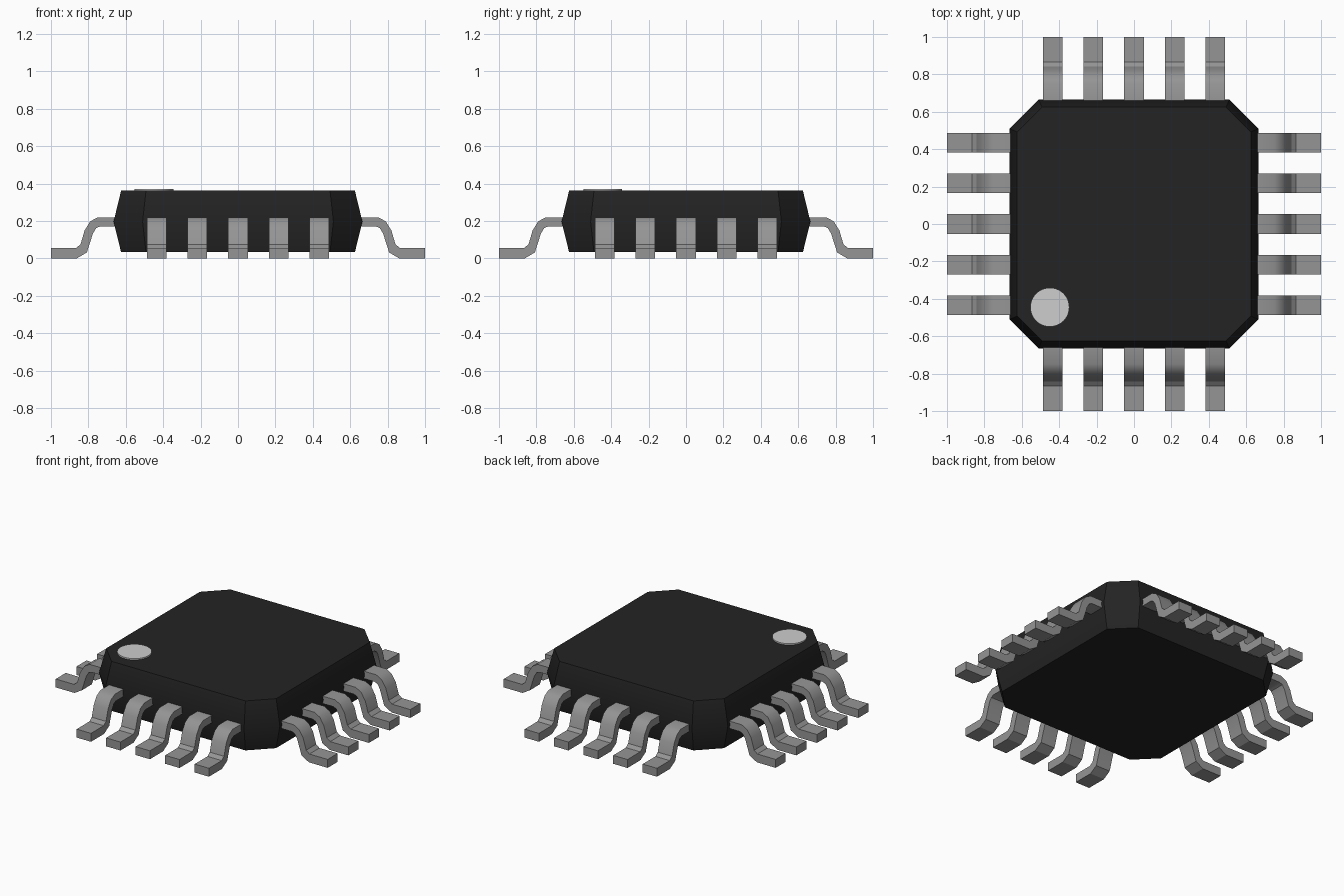
import bpy
import bmesh
import math
from mathutils import Matrix

cube = bpy.data.objects.get("Cube")
if cube:
    bpy.data.objects.remove(cube, do_unlink=True)


def make_material(name, rgb, roughness):
    mat = bpy.data.materials.new(name)
    mat.use_nodes = True
    mat.diffuse_color = (*rgb, 1)
    bsdf = next(n for n in mat.node_tree.nodes if n.type == 'BSDF_PRINCIPLED')
    bsdf.inputs["Base Color"].default_value = (*rgb, 1)
    bsdf.inputs["Roughness"].default_value = roughness
    return mat


BLACK = make_material("black plastic", (0.017, 0.017, 0.017), 0.6)
METAL = make_material("grey metal", (0.30, 0.30, 0.30), 0.4)
WHITE = make_material("light grey paint", (0.61, 0.61, 0.61), 0.6)


def finish(name, bm, mat):
    """Turn a bmesh into an object, smooth across shallow angles only."""
    bmesh.ops.recalc_face_normals(bm, faces=bm.faces[:])
    mesh = bpy.data.meshes.new(name)
    bm.to_mesh(mesh)
    bm.free()
    mesh.materials.append(mat)
    obj = bpy.data.objects.new(name, mesh)
    bpy.context.collection.objects.link(obj)
    bpy.ops.object.select_all(action='DESELECT')
    obj.select_set(True)
    bpy.context.view_layer.objects.active = obj
    bpy.ops.object.shade_smooth_by_angle(angle=math.radians(30))
    return obj


def octagon(half, flat, z):
    """Square ring with cut corners; flat is half the straight side."""
    pts = []
    for k in range(4):
        turn = Matrix.Rotation(k * math.pi / 2, 3, 'Z')
        pts += [turn @ Matrix.Translation((half, s * flat, z)).translation
                for s in (-1, 1)]
    return pts


# Package body: three cut-corner rings, widest at mid height
bm = bmesh.new()
rings = [[bm.verts.new(p) for p in octagon(*r)]
         for r in ((0.625, 0.492, 0.033), (0.665, 0.51, 0.197), (0.625, 0.492, 0.362))]
for low, high in zip(rings, rings[1:]):
    for i in range(8):
        j = (i + 1) % 8
        bm.faces.new((low[i], low[j], high[j], high[i]))
bm.faces.new(rings[0][::-1])
bm.faces.new(rings[-1])
finish("package_body", bm, BLACK)

# Orientation dot on the top, near the front corner
bm = bmesh.new()
bmesh.ops.create_cone(bm, cap_ends=True, segments=48, radius1=0.104, radius2=0.104,
                      depth=0.009, matrix=Matrix.Translation((-0.45, -0.445, 0.3665)))
finish("orientation_dot", bm, WHITE)

# Gull-wing lead: matching upper and lower outlines (distance out, height)
UPPER = [(0.64, 0.22), (0.75, 0.22), (0.79, 0.198), (0.82, 0.15),
         (0.842, 0.075), (0.866, 0.056), (1.0, 0.056)]
LOWER = [(0.64, 0.171), (0.737, 0.171), (0.758, 0.162), (0.775, 0.135),
         (0.808, 0.032), (0.862, 0.0), (1.0, 0.0)]
WIDTH, PITCH = 0.105, 0.217


def make_lead(name):
    bm = bmesh.new()
    sides = [[[bm.verts.new((x, s * WIDTH / 2, z)) for x, z in line]
              for line in (UPPER, LOWER)] for s in (-1, 1)]
    (ua, la), (ub, lb) = sides
    for i in range(len(UPPER) - 1):
        for p, q in ((ua, ub), (ub, lb), (lb, la), (la, ua)):
            bm.faces.new((p[i], p[i + 1], q[i + 1], q[i]))
    for i in (0, -1):
        bm.faces.new((ua[i], ub[i], lb[i], la[i]))
    return finish(name, bm, METAL)


# Five leads on each of the four sides, sharing one mesh
first = make_lead("lead_left_1")
for k, side in enumerate(("left", "back", "right", "front")):
    for n in range(5):
        if k == n == 0:
            lead = first
        else:
            lead = bpy.data.objects.new(f"lead_{side}_{n + 1}", first.data)
            bpy.context.collection.objects.link(lead)
        lead.matrix_world = (Matrix.Rotation(k * math.pi / 2, 4, 'Z')
                             @ Matrix.Translation((0, (n - 2) * PITCH, 0)))
